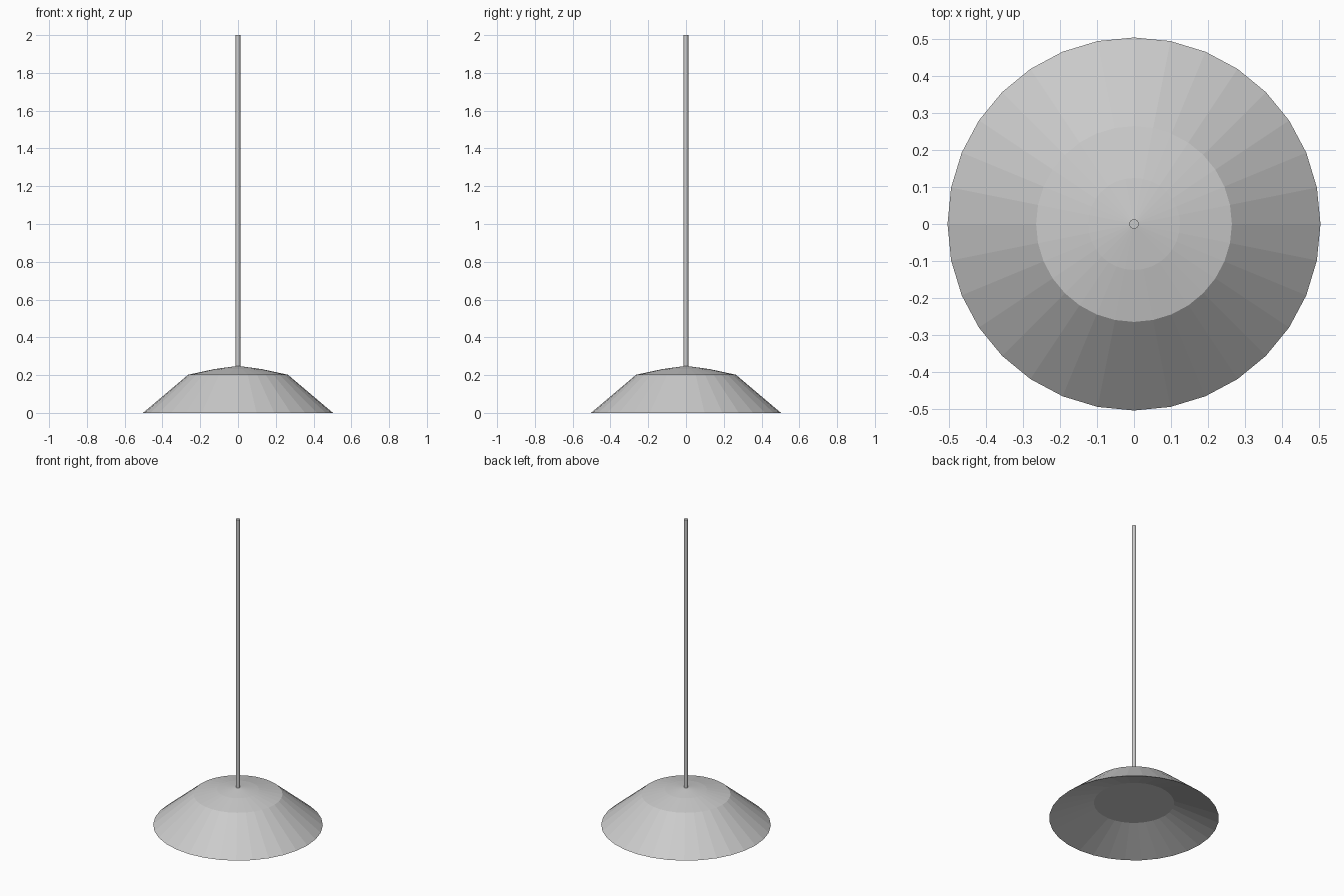
import bpy, bmesh, math

if "Cube" in bpy.data.objects:
    bpy.data.objects.remove(bpy.data.objects["Cube"])

SIDES = 32


def lathe(name, profile, sides):
    """Spin a (radius, z) profile around z; radius 0 becomes a pole."""
    bm = bmesh.new()
    rings = []
    for r, z in profile:
        if r == 0:
            rings.append([bm.verts.new((0, 0, z))] * sides)
        else:
            rings.append([bm.verts.new((r * math.cos(math.tau * i / sides),
                                        r * math.sin(math.tau * i / sides), z))
                          for i in range(sides)])
    for a, b in zip(rings, rings[1:]):
        for i in range(sides):
            j = (i + 1) % sides
            corners = list(dict.fromkeys((a[i], a[j], b[j], b[i])))
            bm.faces.new(corners)
    bmesh.ops.recalc_face_normals(bm, faces=bm.faces[:])
    mesh = bpy.data.meshes.new(name)
    bm.to_mesh(mesh)
    bm.free()
    obj = bpy.data.objects.new(name, mesh)
    bpy.context.collection.objects.link(obj)
    return obj


# Lamp shade: domed top, sloping skirt, recessed underside with flat centre
lathe("lamp_shade", [(0, 0.249), (0.124, 0.232), (0.264, 0.202), (0.503, 0),
                     (0.238, 0.104), (0, 0.104)], SIDES)

# Hanging rod
bpy.ops.mesh.primitive_cylinder_add(vertices=16, radius=0.013, depth=1.76,
                                    location=(0, 0, 1.12))
bpy.context.object.name = "hanging_rod"
